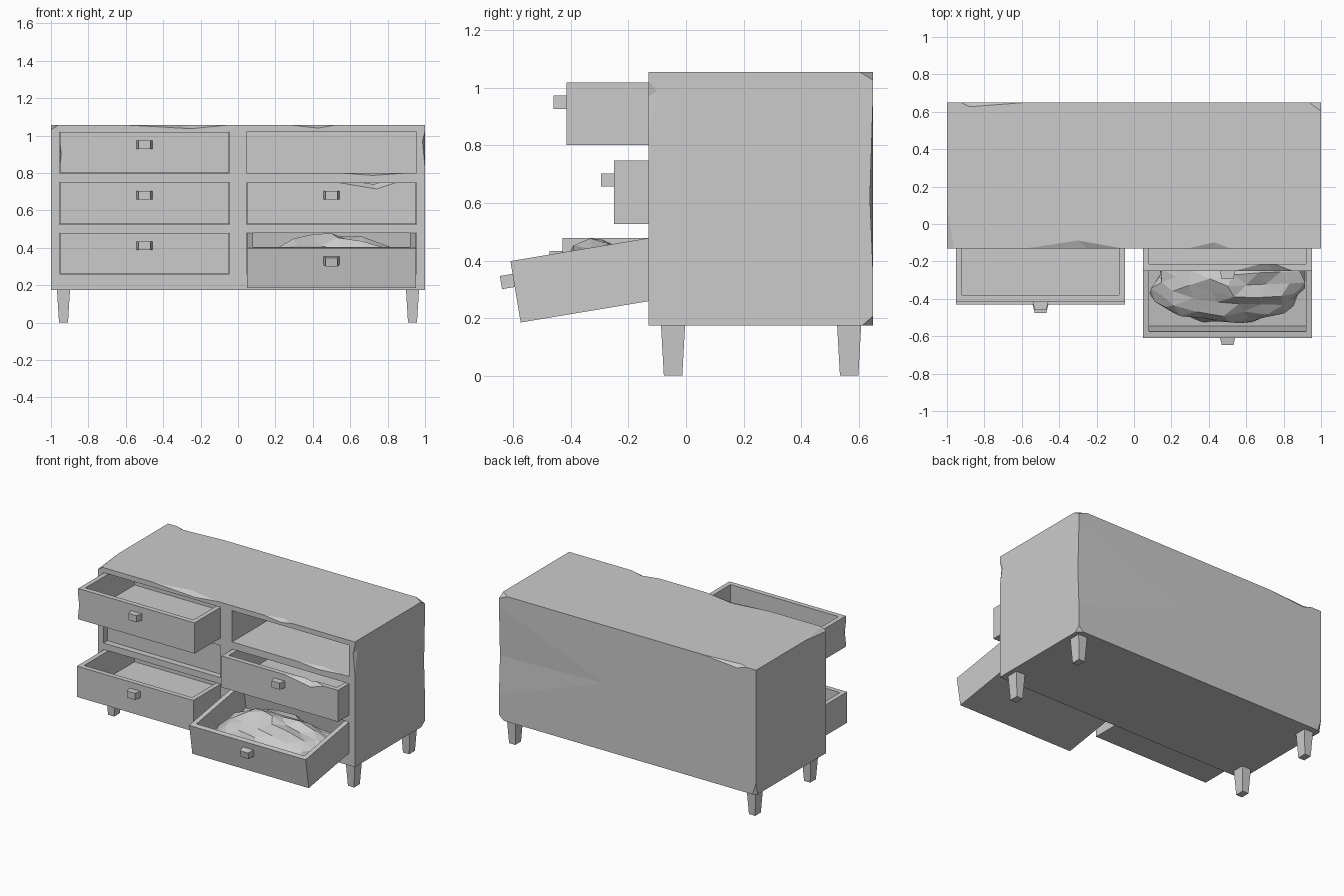
import bpy, bmesh, math
from itertools import product
from mathutils import Vector, Matrix, noise

if "Cube" in bpy.data.objects:
    bpy.data.objects.remove(bpy.data.objects["Cube"])


def hull(name, pts):
    """Convex solid through the given points."""
    bm = bmesh.new()
    for p in pts:
        bm.verts.new(p)
    res = bmesh.ops.convex_hull(bm, input=bm.verts[:])
    loose = [v for v in bm.verts if not v.link_faces]
    bmesh.ops.delete(bm, geom=loose, context='VERTS')
    bmesh.ops.dissolve_limit(bm, angle_limit=0.001, verts=bm.verts[:], edges=bm.edges[:])
    bmesh.ops.recalc_face_normals(bm, faces=bm.faces[:])
    me = bpy.data.meshes.new(name)
    bm.to_mesh(me)
    bm.free()
    ob = bpy.data.objects.new(name, me)
    bpy.context.collection.objects.link(ob)
    return ob


def box(name, x0, x1, y0, y1, z0, z1):
    return hull(name, list(product((x0, x1), (y0, y1), (z0, z1))))


def cut(ob, cutter):
    """Subtract the cutter and throw it away."""
    mod = ob.modifiers.new("cut", 'BOOLEAN')
    mod.operation = 'DIFFERENCE'
    mod.solver = 'EXACT'
    mod.object = cutter
    bpy.context.view_layer.objects.active = ob
    bpy.ops.object.modifier_apply(modifier=mod.name)
    bpy.data.objects.remove(cutter)


def chip(ob, out, *pts):
    """Knock a faceted splinter off an edge or corner; out points away from the wood."""
    out = Vector(out)
    pts = [Vector(p) + out * 0.001 for p in pts]
    tip = sum(pts, Vector()) / len(pts) + out * 0.15
    cut(ob, hull("chip_cutter", pts + [tip]))


COLS = {"left": (-0.955, -0.045), "right": (0.045, 0.955)}
ROWS = {"top": (0.80, 1.02), "middle": (0.525, 0.75), "bottom": (0.26, 0.48)}
F, B, T = -0.13, 0.65, 1.055

# Cabinet with six drawer openings
body = box("cabinet", -1, 1, F, B, 0.175, T)
for (x0, x1), (z0, z1) in product(COLS.values(), ROWS.values()):
    cut(body, box("opening_cutter", x0, x1, F - 0.1, 0.58, z0, z1))

# Splintered edges: front top, back top, right verticals, rail
chip(body, (0, -1, 1), (-0.6, F, T), (-0.05, F, T), (-0.25, F, 1.035), (-0.3, -0.085, T))
chip(body, (0, -1, 1), (0.28, F, T), (0.52, F, T), (0.43, F, 1.038), (0.43, -0.095, T))
chip(body, (0, 1, 1), (-0.93, B, T), (-0.55, B, T), (-0.85, B, 1.03), (-0.88, 0.625, T))
chip(body, (1, -1, 0), (1, F, 1.03), (1, F, 0.81), (0.985, F, 0.97), (1, -0.097, 0.99))
chip(body, (1, 1, 0), (1, B, 1.0), (1, B, 0.33), (1, 0.638, 0.62), (0.1, B, 0.65))
chip(body, (0, -1, 1), (0.53, F, 0.80), (0.92, F, 0.80), (0.72, F, 0.785), (0.74, -0.1, 0.80))
# Broken corners
chip(body, (-1, -1, 1), (-1, 0.12, T), (-0.96, F, T), (-1, F, 1.03))
chip(body, (1, 1, 1), (0.93, B, T), (1, 0.6, T), (1, B, 1.025))
chip(body, (1, 1, -1), (0.96, B, 0.175), (1, 0.61, 0.175), (1, B, 0.21))
chip(body, (-1, 1, -1), (-0.97, B, 0.175), (-1, 0.63, 0.175), (-1, B, 0.27))

# Tapered legs
for sx, (side, cy) in product((-1, 1), (("front", -0.045), ("back", 0.567))):
    pts = [(sx * 0.933 + dx * hx, cy + dy * hy, z)
           for z, hx, hy in ((0, 0.024, 0.032), (0.178, 0.035, 0.042))
           for dx, dy in product((-1, 1), repeat=2)]
    hull(f"{side}_leg_{'left' if sx < 0 else 'right'}", pts)

# Drawers: (column, row, front y, back y); the top right one is missing
tilt = Matrix.Translation((0, F, 0.48)) @ Matrix.Rotation(math.atan(0.08 / 0.48), 4, 'X') \
    @ Matrix.Translation((0, -F, -0.48))
DRAWERS = [("left", "top", -0.415, 0.2), ("left", "middle", -0.09, 0.5),
           ("left", "bottom", -0.43, 0.2), ("right", "middle", -0.25, 0.35),
           ("right", "bottom", -0.617, -0.02)]
W = 0.035
for col, row, y0, y1 in DRAWERS:
    x0, x1 = COLS[col]
    z0, z1 = ROWS[row]
    e = 0.002
    d = box(f"drawer_{row}_{col}", x0 + e, x1 - e, y0, y1, z0 + e, z1 - e)
    cut(d, box("inside_cutter", x0 + W, x1 - W, y0 + W, y1 - W, z0 + 0.03, z1 + 0.1))
    cx, kz = (x0 + x1) / 2, z1 - 0.07
    knob = hull(f"knob_{row}_{col}",
                [(cx + s * h, y, kz + t * 0.023) for s, t in product((-1, 1), repeat=2)
                 for y, h in ((y0 + 0.004, 0.043), (y0 - 0.045, 0.031))])
    if (col, row) == ("left", "top"):
        chip(d, (-1, -1, 0), (x0 + e, y0, 0.98), (x0 + e, y0, 0.82),
             (x0 + 0.012, y0, 0.9), (x0 + e, y0 + 0.02, 0.92))
    if (col, row) == ("right", "middle"):
        chip(d, (0, -1, 1), (0.53, y0, z1 - e), (0.85, y0, z1 - e),
             (0.74, y0, 0.713), (0.72, y0 + 0.05, z1 - e))
    if (col, row) == ("right", "bottom"):
        d.data.transform(tilt)
        knob.data.transform(tilt)

# Crumpled cloth heaped in the tilted drawer
bm = bmesh.new()
bmesh.ops.create_icosphere(bm, subdivisions=3, radius=1)
for v in bm.verts:
    n = v.co.normalized()
    r = 1 + 0.22 * noise.noise(n * 2.6 + Vector((3.1, 0.4, 7.7))) \
        + 0.12 * noise.noise(n * 6.0)
    x = min(max(n.x * r * 0.43, -0.415), 0.415)
    y = min(max(n.y * r * 0.24, -0.245), 0.28)
    z = max(n.z * r * 0.2, -0.002)
    v.co = tilt @ Vector((0.5 + x, -0.33 + y, 0.29 + z))
me = bpy.data.meshes.new("crumpled_cloth")
bm.to_mesh(me)
bm.free()
bpy.context.collection.objects.link(bpy.data.objects.new("crumpled_cloth", me))
